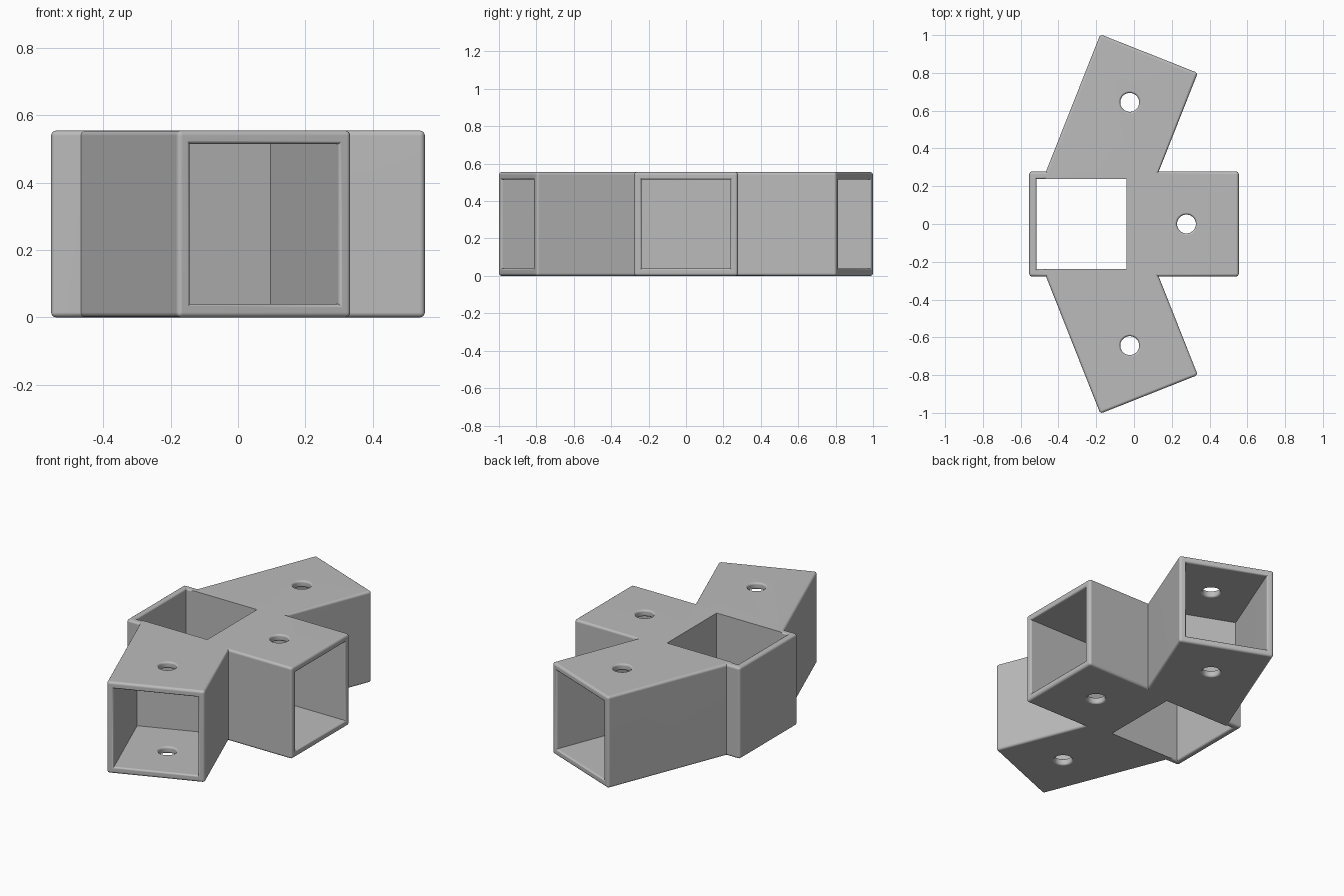
import bpy, bmesh, math
from mathutils import Matrix

if "Cube" in bpy.data.objects:
    bpy.data.objects.remove(bpy.data.objects["Cube"])

SIZE = 0.555            # outer width and height of every square socket
WALL = 0.04
INNER = SIZE / 2 - WALL
ROUND = 0.015           # outer edge radius
LIP = 0.012             # mouth and bolt hole edge radius
EPS = 0.0005
CENTRE = -SIZE / 2      # x of the upright socket
ARM_ANGLE = 68.4

grey = bpy.data.materials.new("plain grey")
grey.use_nodes = True
grey.diffuse_color = (0.5, 0.5, 0.5, 1)
grey.node_tree.nodes["Principled BSDF"].inputs["Base Color"].default_value = (0.5, 0.5, 0.5, 1)


def finish(bm, name, matrix):
    bmesh.ops.recalc_face_normals(bm, faces=bm.faces)
    mesh = bpy.data.meshes.new(name)
    bm.to_mesh(mesh)
    bm.free()
    mesh.transform(matrix)
    mesh.materials.append(grey)
    obj = bpy.data.objects.new(name, mesh)
    bpy.context.collection.objects.link(obj)
    return obj


def rounded_block(name, start, end, matrix):
    """Square bar along local x with rounded edges."""
    bm = bmesh.new()
    bmesh.ops.create_cube(bm, size=1, matrix=Matrix.Translation(((start + end) / 2, 0, SIZE / 2))
                          @ Matrix.Diagonal((end - start, SIZE, SIZE, 1)))
    bmesh.ops.bevel(bm, geom=list(bm.edges), offset=ROUND, segments=4,
                    profile=0.5, affect='EDGES')
    return finish(bm, name, matrix)


def stack(name, profile, sides, matrix):
    """Closed prism along z from (height, half width) rings."""
    bm = bmesh.new()
    grow = math.sqrt(2) if sides == 4 else 1
    rings = []
    for z, r in profile:
        turns = [2 * math.pi * (i + 0.5) / sides for i in range(sides)]
        rings.append([bm.verts.new((r * grow * math.cos(t), r * grow * math.sin(t), z))
                      for t in turns])
    for low, high in zip(rings, rings[1:]):
        for i in range(sides):
            j = (i + 1) % sides
            bm.faces.new((low[i], low[j], high[j], high[i]))
    bm.faces.new(rings[0][::-1])
    bm.faces.new(rings[-1])
    return finish(bm, name, matrix)


def flare(mouth, r, way):
    """Rounded lip, widening upward (way 1) or downward (way -1)."""
    pts = []
    for k in range(5):
        a = k * math.pi / 8
        pts.append((mouth + way * (EPS - LIP * (1 - math.sin(a))), r + LIP * (1 - math.cos(a))))
    return pts if way > 0 else pts[::-1]


def combine(target, tool, operation):
    mod = target.modifiers.new("combine", 'BOOLEAN')
    mod.operation, mod.solver, mod.object = operation, 'EXACT', tool
    bpy.ops.object.select_all(action='DESELECT')
    bpy.context.view_layer.objects.active = target
    target.select_set(True)
    bpy.ops.object.modifier_apply(modifier=mod.name)
    bpy.data.objects.remove(tool)


base = Matrix.Translation((CENTRE, 0, 0))

# Upright socket, open at the top and bottom with rounded rims
body = rounded_block("socket_bracket", -SIZE / 2, SIZE / 2, base)
rim = ([(-0.1, INNER + LIP)] + flare(0, INNER, -1) + flare(SIZE, INNER, 1)
       + [(SIZE + 0.1, INNER + LIP)])
combine(body, stack("rim_cutter", rim, 4, base), 'DIFFERENCE')

# Arms: turn, start and end measured from the upright socket
arms = [("side_arm", 0, 0.18, 1.5 * SIZE),
        ("back_arm", ARM_ANGLE, 0.1, 0.97),
        ("front_arm", -ARM_ANGLE, 0.1, 0.97)]
for name, turn, start, end in arms:
    place = base @ Matrix.Rotation(math.radians(turn), 4, 'Z')
    combine(body, rounded_block(name, start, end, place), 'UNION')

# Clear the upright opening where the arms run into it
clear = [(-0.1, INNER + EPS), (SIZE + 0.1, INNER + EPS)]
combine(body, stack("opening_cutter", clear, 4, base), 'DIFFERENCE')

# Blind square pocket and bolt hole in each arm
bolt_r = 0.05
wide = bolt_r + LIP
bolt = ([(-0.1, wide)] + flare(0, bolt_r, -1) + flare(WALL, bolt_r, 1)
        + flare(SIZE - WALL, bolt_r, -1) + flare(SIZE, bolt_r, 1) + [(SIZE + 0.1, wide)])
for name, turn, start, end in arms:
    place = base @ Matrix.Rotation(math.radians(turn), 4, 'Z')
    along = place @ Matrix.Translation((0, 0, SIZE / 2)) @ Matrix.Rotation(math.pi / 2, 4, 'Y')
    pocket = [(end - SIZE, INNER)] + flare(end, INNER, 1) + [(end + 0.1, INNER + LIP)]
    combine(body, stack("pocket_cutter", pocket, 4, along), 'DIFFERENCE')
    middle = place @ Matrix.Translation((end - SIZE / 2, 0, 0))
    combine(body, stack("bolt_cutter", bolt, 32, middle), 'DIFFERENCE')

# Smooth the rounded edges and keep the broad faces flat
bpy.ops.object.select_all(action='DESELECT')
body.select_set(True)
bpy.context.view_layer.objects.active = body
bpy.ops.object.shade_smooth_by_angle(angle=math.radians(30))
weighted = body.modifiers.new("flat faces", 'WEIGHTED_NORMAL')
weighted.keep_sharp = True
